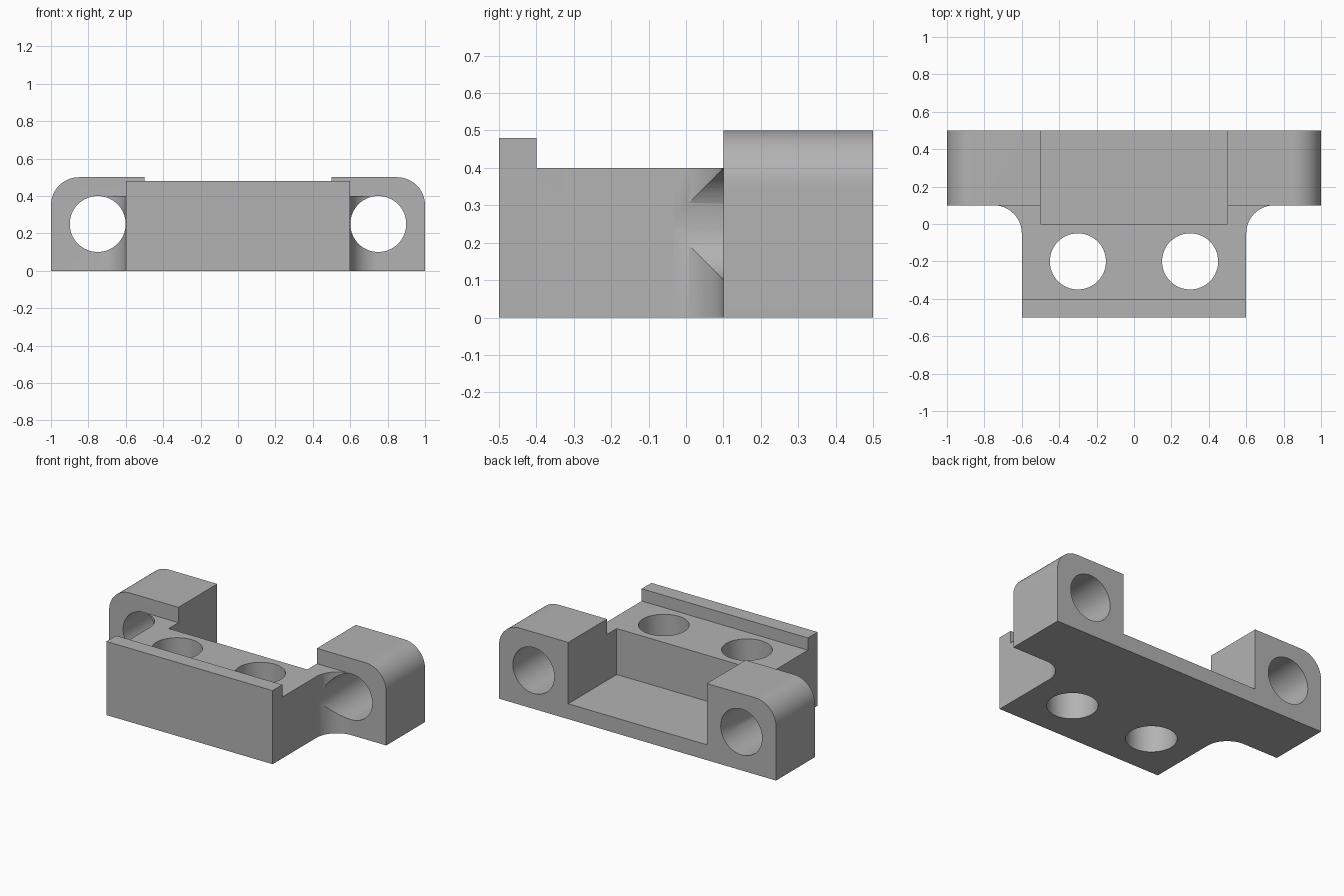
import bpy, bmesh
from math import cos, sin, radians

cube = bpy.data.objects.get("Cube")
if cube:
    bpy.data.objects.remove(cube, do_unlink=True)

grey = bpy.data.materials.new("plain_grey")
grey.use_nodes = True
grey.diffuse_color = (0.45, 0.45, 0.45, 1)
grey.node_tree.nodes["Principled BSDF"].inputs["Base Color"].default_value = grey.diffuse_color


def arc(cx, cy, r, start, end, steps=24):
    angles = [radians(start + (end - start) * i / steps) for i in range(steps + 1)]
    return [(cx + r * cos(a), cy + r * sin(a)) for a in angles]


def circle(cx, cy, r):
    return arc(cx, cy, r, 0, 360, 64)[:-1]


def rect(u0, u1, v0, v1):
    return [(u0, v0), (u1, v0), (u1, v1), (u0, v1)]


def prism(name, outline, axis, low, high):
    """Extrude a flat outline along one axis."""
    place = {"x": lambda u, v, t: (t, u, v),
             "y": lambda u, v, t: (u, t, v),
             "z": lambda u, v, t: (u, v, t)}[axis]
    bm = bmesh.new()
    face = bm.faces.new([bm.verts.new(place(u, v, low)) for u, v in outline])
    top = bmesh.ops.extrude_face_region(bm, geom=[face])["geom"]
    verts = [g for g in top if isinstance(g, bmesh.types.BMVert)]
    bmesh.ops.translate(bm, verts=verts, vec=place(0, 0, high - low))
    bmesh.ops.recalc_face_normals(bm, faces=bm.faces)
    mesh = bpy.data.meshes.new(name)
    bm.to_mesh(mesh)
    bm.free()
    mesh.materials.append(grey)
    obj = bpy.data.objects.new(name, mesh)
    bpy.context.collection.objects.link(obj)
    return obj


def cut(target, cutter):
    mod = target.modifiers.new(cutter.name, "BOOLEAN")
    mod.operation = "DIFFERENCE"
    mod.solver = "EXACT"
    mod.object = cutter
    bpy.context.view_layer.objects.active = target
    bpy.ops.object.modifier_apply(modifier=mod.name)
    bpy.data.objects.remove(cutter, do_unlink=True)


# T-shaped block with filleted inner corners
half = [(0.6, -0.5)] + arc(0.75, -0.05, 0.15, 180, 90) + [(1, 0.1), (1, 0.5)]
bracket = prism("bracket", half + [(-x, y) for x, y in reversed(half)], "z", 0, 0.5)

# Lowered deck behind the raised front lip
step = [(-0.7, 0.48), (-0.4, 0.48), (-0.4, 0.4), (0.1, 0.4), (0.1, 0.7), (-0.7, 0.7)]
cut(bracket, prism("deck_cutter", step, "x", -1.2, 1.2))

# Rear pocket between the ears
cut(bracket, prism("pocket_cutter", rect(-0.5, 0.5, 0, 0.7), "z", 0.1, 0.7))

for side in (1, -1):
    # Rounded outer ear corner
    corner = arc(0.85, 0.35, 0.15, 0, 90) + [(0.85, 0.7), (1.2, 0.7), (1.2, 0.35)]
    cut(bracket, prism("corner_cutter", [(side * x, z) for x, z in corner], "y", -0.7, 0.7))
    # Ear bore, running out through the fillet
    cut(bracket, prism("bore_cutter", circle(side * 0.75, 0.25, 0.1495), "y", -0.1, 0.7))
    # Vertical deck hole
    cut(bracket, prism("hole_cutter", circle(side * 0.3, -0.2, 0.15), "z", -0.2, 0.7))

bpy.ops.object.select_all(action="DESELECT")
bracket.select_set(True)
bpy.context.view_layer.objects.active = bracket
bpy.ops.object.shade_smooth_by_angle(angle=radians(30))
